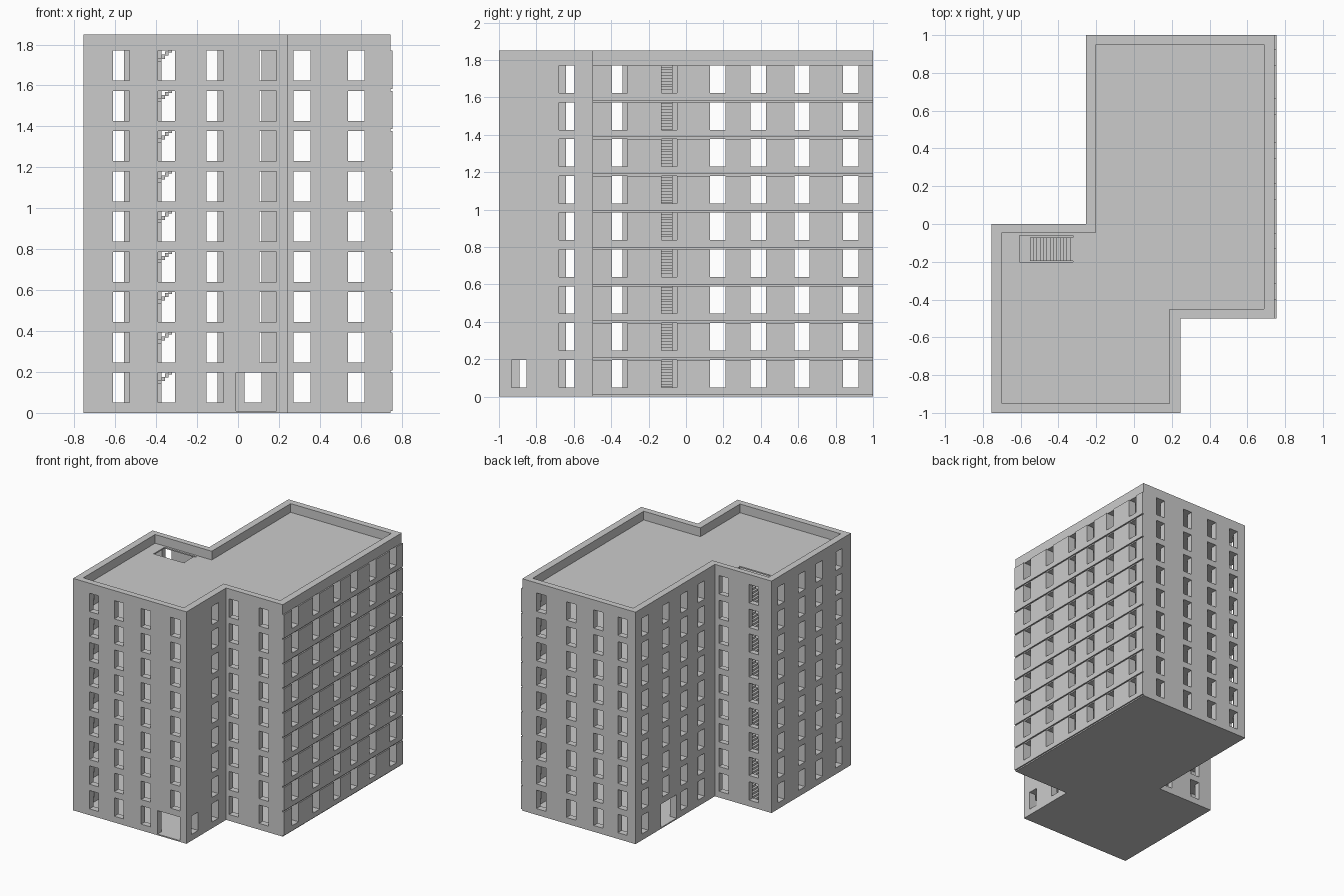
import bpy, bmesh

if "Cube" in bpy.data.objects:
    bpy.data.objects.remove(bpy.data.objects["Cube"])

PITCH = 0.1967      # storey height
SLAB = 0.01         # slab thickness
FLOORS = 9
TOP = 1.85
HALF = 0.041        # half window width
SILL = 0.05


def outline(right):
    return [(-0.755, -1), (0.245, -1), (0.245, -0.5), (right, -0.5),
            (right, 1), (-0.255, 1), (-0.255, 0), (-0.755, 0)]


INNER = [(-0.70, -0.95), (0.188, -0.95), (0.188, -0.45), (0.688, -0.45),
         (0.688, 0.95), (-0.20, 0.95), (-0.20, -0.045), (-0.70, -0.045)]


def finish(bm, name):
    bmesh.ops.recalc_face_normals(bm, faces=bm.faces)
    me = bpy.data.meshes.new(name)
    bm.to_mesh(me)
    bm.free()
    ob = bpy.data.objects.new(name, me)
    bpy.context.collection.objects.link(ob)
    return ob


def ring(name, outer, z0, z1):
    """Wall ring between an outer outline and the inner outline."""
    bm = bmesh.new()
    loops = [[bm.verts.new((x, y, z)) for x, y in pts]
             for pts, z in ((outer, z0), (outer, z1), (INNER, z1), (INNER, z0))]
    n = len(outer)
    for a, b in zip(loops, loops[1:] + loops[:1]):
        for i in range(n):
            j = (i + 1) % n
            bm.faces.new((a[i], a[j], b[j], b[i]))
    return finish(bm, name)


def extrude(name, pts, vec):
    bm = bmesh.new()
    f = bm.faces.new([bm.verts.new(p) for p in pts])
    res = bmesh.ops.extrude_face_region(bm, geom=[f], use_keep_orig=True)
    bmesh.ops.translate(bm, vec=vec, verts=[v for v in res["geom"] if isinstance(v, bmesh.types.BMVert)])
    return finish(bm, name)


def cut(ob, boxes):
    """Subtract boxes (x0, x1, y0, y1, z0, z1) from an object."""
    bm = bmesh.new()
    for x0, x1, y0, y1, z0, z1 in boxes:
        for v in bmesh.ops.create_cube(bm, size=1)["verts"]:
            v.co = (x1 if v.co.x > 0 else x0, y1 if v.co.y > 0 else y0, z1 if v.co.z > 0 else z0)
    cutter = finish(bm, "cutter")
    mod = ob.modifiers.new("openings", 'BOOLEAN')
    mod.operation, mod.solver, mod.object = 'DIFFERENCE', 'EXACT', cutter
    me = bpy.data.meshes.new_from_object(ob.evaluated_get(bpy.context.evaluated_depsgraph_get()))
    ob.modifiers.clear()
    ob.data = me
    bpy.data.objects.remove(cutter)


def repeat(ob, name, levels):
    """Place linked copies of an object on the given storeys."""
    for k in levels:
        c = ob if k == levels[0] else ob.copy()
        c.name = f"{name}_{k}"
        c.location.z = k * PITCH
        if c is not ob:
            bpy.context.collection.objects.link(c)


# Window centres: walls facing y (plane, positions) and walls facing x
Y_WALLS = [(-1, [-0.57, -0.35, -0.113, 0.147]), (-0.5, [0.313, 0.578]),
           (1, [-0.14, 0.073, 0.313, 0.578]), (0, [-0.332, -0.598])]
X_WALLS = [(0.245, [-0.893, -0.638]), (0.755, [-0.355, -0.09, 0.17, 0.387, 0.62, 0.88]),
           (-0.255, [0.17, 0.387, 0.62, 0.88]), (-0.755, [-0.12, -0.38, -0.60, -0.85])]
D = 0.08


def openings(ground):
    boxes = []
    for p, cs in Y_WALLS:
        for c in cs:
            if ground and p == -1 and c == 0.147:      # front entrance
                boxes.append((-0.01, 0.187, p - D, p + D, 0, 0.25))
            else:
                boxes.append((c - HALF, c + HALF, p - D, p + D, SILL, 0.25))
    for p, cs in X_WALLS:
        for c in cs:
            if ground and p == -0.255 and c == 0.62:   # side entrance
                boxes.append((p - D, p + D, 0.485, 0.68, 0, 0.25))
            else:
                boxes.append((p - D, p + D, c - HALF, c + HALF, SILL, 0.25))
    return boxes


# Storey walls
ground = ring("ground_walls", outline(0.755), SLAB, PITCH)
cut(ground, openings(True))
upper = ring("upper_walls", outline(0.755), SLAB, PITCH)
cut(upper, openings(False))
repeat(upper, "upper_walls", list(range(1, FLOORS)))

# Floor slabs, with stairwell above ground, and roof
base = [(x, y, 0) for x, y in outline(0.745)]
extrude("ground_slab", base, (0, 0, SLAB))
slab = extrude("floor_slab", base, (0, 0, SLAB))
cut(slab, [(-0.605, -0.322, -0.2, -0.062, -0.1, 0.1)])
repeat(slab, "floor_slab", list(range(1, FLOORS + 1)))

# Roof parapet
ring("parapet", outline(0.745), FLOORS * PITCH + SLAB, TOP)

# Stairs: thin zigzag flight climbing towards +x
N, X0, X1 = 13, -0.55, -0.322
w, h = (X1 - X0) / N, PITCH / N
upside = [p for i in range(N) for p in ((X0 + i * w, SLAB + (i + 1) * h), (X0 + (i + 1) * w, SLAB + (i + 1) * h))]
under = [p for i in reversed(range(N)) for p in ((X0 + (i + 1) * w, SLAB + i * h), (X0 + i * w, SLAB + i * h))]
# merge the lower zigzag one step behind so the flight stays one solid
under = [(X1, SLAB + (N - 1) * h - h * 0.3)] + [(x, z - h * 0.3) for x, z in under[1:-1]] + [(X0, SLAB)]
stair = extrude("stairs", [(x, -0.197, z) for x, z in upside + under], (0, 0.125, 0))
repeat(stair, "stairs", list(range(FLOORS)))
